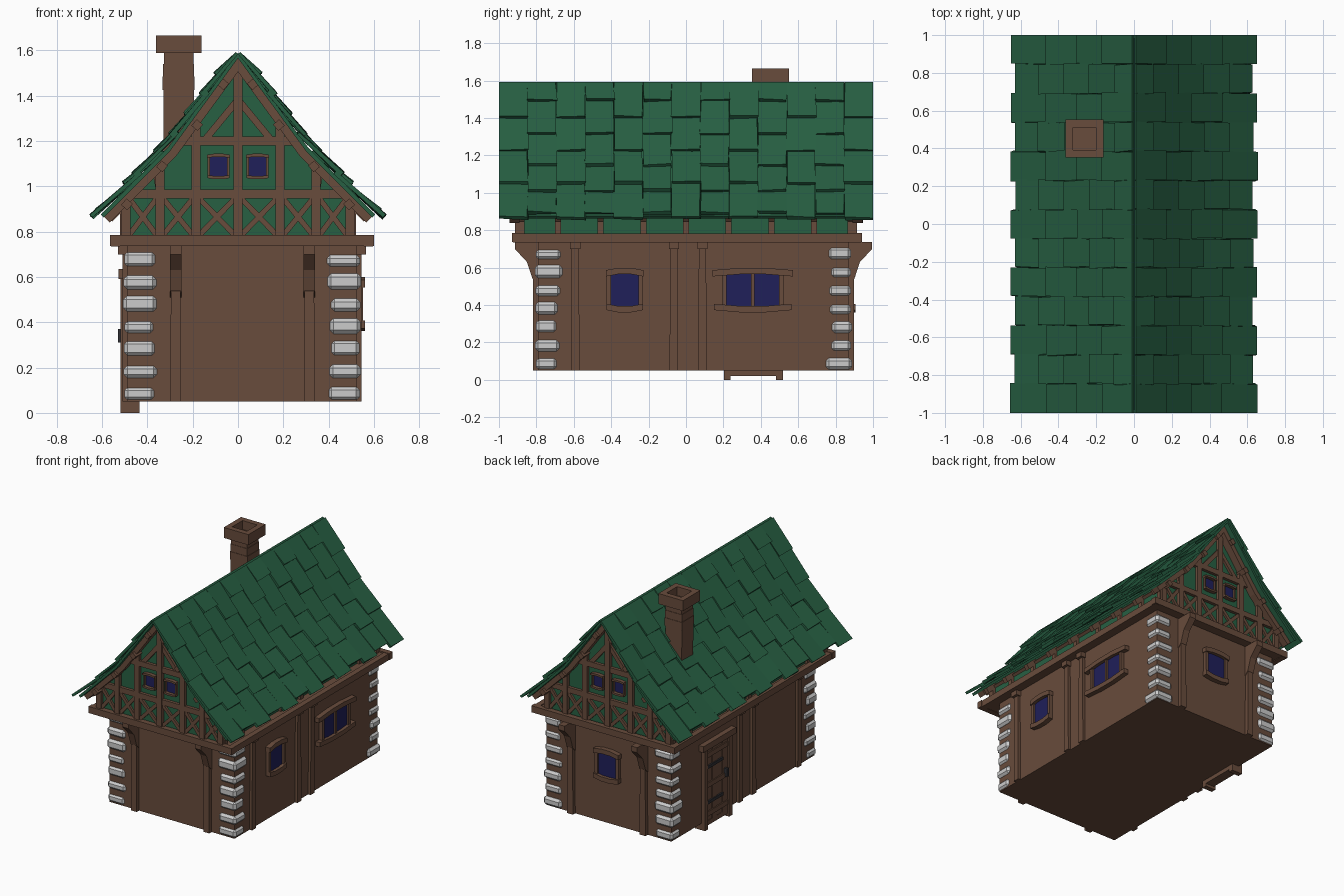
import bpy, bmesh, random
from math import radians, hypot
from mathutils import Matrix, Vector

if "Cube" in bpy.data.objects:
    bpy.data.objects.remove(bpy.data.objects["Cube"])

random.seed(4)
COL = {"wood": (0.14, 0.072, 0.045, 1), "roof_green": (0.02, 0.115, 0.055, 1),
       "glass": (0.014, 0.014, 0.1, 1), "iron": (0.03, 0.03, 0.035, 1)}
MATS = {}
for k, c in COL.items():
    MATS[k] = bpy.data.materials.new(k)
    MATS[k].diffuse_color = c

# Facade frames: local x runs along the wall, y is up, z points outward
FRONT, RIGHT, BACK, LEFT = [Matrix.Rotation(radians(a), 4, 'Z') @ Matrix.Rotation(radians(90), 4, 'X')
                            for a in (0, 90, 180, 270)]
PARTS = {}


def prism(name, mat, M, pts, n0, n1):
    """Extrude an outline lying on a facade from depth n0 to n1."""
    bm = PARTS.setdefault(name, (bmesh.new(), mat))[0]
    a = [bm.verts.new(M @ Vector((u, v, n0))) for u, v in pts]
    b = [bm.verts.new(M @ Vector((u, v, n1))) for u, v in pts]
    bm.faces.new(a[::-1])
    bm.faces.new(b)
    for i in range(len(a)):
        j = (i + 1) % len(a)
        bm.faces.new((a[i], a[j], b[j], b[i]))
    return a + b


def box(name, mat, M, u0, u1, v0, v1, n0, n1):
    return prism(name, mat, M, [(u0, v0), (u1, v0), (u1, v1), (u0, v1)], n0, n1)


def bar(name, mat, M, p, q, w, n0, n1):
    p, q = Vector(p), Vector(q)
    d = (q - p).normalized()
    s = Vector((-d.y, d.x)) * w / 2
    return prism(name, mat, M, [p - s, q - s, q + s, p + s], n0, n1)


def flip(pts):
    return [(-u, v) for u, v in pts]


# Ground floor walls and the jettied floor plate
X0, X1, Y0, Y1 = -0.49, 0.525, -0.79, 0.87
box("ground_floor", "wood", FRONT, X0, X1, 0.05, 0.745, -Y1, -Y0)
box("floor_plate", "wood", FRONT, -0.55, 0.585, 0.74, 0.775, -0.925, 0.915)
for u in (-0.54, 0.575):
    box("floor_beams", "wood", FRONT, u - 0.02, u + 0.02, 0.735, 0.782, -0.935, 0.925)
for n in (-0.92, 0.91):
    box("floor_beams", "wood", FRONT, -0.565, 0.6, 0.737, 0.785, n - 0.02, n + 0.02)

# Corner stones
for x, sx in ((X0, 1), (X1, -1)):
    for y, sy in ((Y0, 1), (Y1, -1)):
        z = 0.055
        for i in range(7):
            h = random.uniform(0.055, 0.072)
            o = 0.014 + random.uniform(-0.003, 0.005)
            us = sorted((x - sx * o, x + sx * random.uniform(0.115, 0.135)))
            ns = sorted((-(y - sy * o), -(y + sy * random.uniform(0.09, 0.13))))
            box("corner_stones", None, FRONT, *us, z, z + h, *ns)
            z += 0.098

# Wall posts: bracketed on the ends, capped on the sides
for M, n, us in ((FRONT, -Y0, (-0.275, 0.315)), (BACK, Y1, (-0.315, 0.275))):
    for u in us:
        prism("end_posts", "wood", M, [(u - .024, .05), (u + .024, .05), (u + .02, .735), (u - .02, .735)],
              n - 0.01, n + 0.028)
        x = u if M is FRONT else -u
        prof = [(-n + .01, .5), (-n - .03, .54), (-n - .06, .63), (-n - .125, .7), (-n - .125, .737), (-n + .01, .737)]
        prism("end_brackets", "wood", RIGHT, prof if M is FRONT else flip(prof), x - 0.025, x + 0.025)
for M, n, s in ((RIGHT, X1, 1), (LEFT, -X0, -1)):
    for y in (-0.592, -0.065, 0.088):
        u = s * y
        prism("side_posts", "wood", M, [(u - .023, .05), (u + .023, .05), (u + .019, .735), (u - .019, .735)],
              n - 0.01, n + 0.02)
        box("side_post_caps", "wood", M, u - .027, u + .027, .7, .737, n - .01, n + .04)


def window(name, M, n, u, w, v0, v1, ext, fr, mullion=False):
    """Blue pane, two jambs and a bowed lintel and sill."""
    box(name + "_pane", "glass", M, u - w, u + w, v0, v1, n - .01, n + .012)
    for s in (-1, 1):
        a, b = sorted((u + s * w, u + s * (w + fr)))
        box(name + "_frame", "wood", M, a, b, v0, v1, n - .01, n + .026)
        v, e = (v1, w + ext) if s > 0 else (v0, w + ext * 0.9)
        k = s * fr
        prism(name + "_frame", "wood", M, [(u - e, v - .5 * k), (u - w * .5, v), (u + w * .5, v), (u + e, v - .5 * k),
              (u + e, v + .9 * k), (u + w * .5, v + 1.4 * k), (u - w * .5, v + 1.4 * k), (u - e, v + .9 * k)],
              n - .01, n + .036)
    if mullion:
        box(name + "_frame", "wood", M, u - .009, u + .009, v0, v1, n - .01, n + .024)


window("small_side_window", RIGHT, X1, -0.328, 0.073, 0.395, 0.565, 0.027, 0.024)
window("wide_side_window", RIGHT, X1, 0.357, 0.14, 0.395, 0.565, 0.075, 0.024, True)
window("back_window", BACK, Y1, -0.02, 0.073, 0.395, 0.565, 0.03, 0.024)

# Plank door on the left side
D, N = -0.36, -X0
for s in (-1, 1):
    box("door_frame", "wood", LEFT, D + s * .14 - .018, D + s * .14 + .018, 0, .6, N - .055, N + .028)
box("door_frame", "wood", LEFT, D - .19, D + .19, .59, .635, N - .03, N + .038)
box("door_sill", "wood", LEFT, D - .14, D + .14, .02, .055, N - .055, N + .015)
for i in range(4):
    a = D - .12 + i * .06
    box("door_planks", "wood", LEFT, a + .003, a + .057, .055, .59, N - .01, N + .013 + .003 * (i % 2))
for v in (.09, .3, .52):
    box("door_rails", "wood", LEFT, D - .115, D + .115, v, v + .035, N, N + .022)
for v in (.18, .44):
    box("door_hinges", "iron", LEFT, D - .12, D + .06, v, v + .022, N, N + .024)
box("door_handle", "iron", LEFT, D + .08, D + .1, .31, .37, N, N + .04)

# Attic body
half = [(.5, .77), (.5, .95), (.3, 1.14), (0, 1.55)]
prism("attic", "roof_green", FRONT, half + flip(half[:-1])[::-1], -0.89, 0.89)

# Half-timbered gables, front and back
G0, G1 = 0.88, 0.912
XS = (-.495, -.345, -.185, 0, .185, .345, .495)
barge = [(0, 1.59), (.31, 1.165), (.6, .875), (.565, .84), (.275, 1.13), (0, 1.505)]
for M in (FRONT, BACK):
    for v, e in ((.965, .5), (1.2, .28)):
        box("gable_rails", "wood", M, -e, e, v - .02, v + .02, G0, G1)
    for x, top in zip(XS, (.95, 1.08, 1.26, 1.54, 1.26, 1.08, .95)):
        box("gable_posts", "wood", M, x - .02, x + .02, .775, top, G0, G1 + .003)
    for a, b in zip(XS, XS[1:]):
        for v, w in ((.785, .945), (.945, .785)):
            bar("gable_cross_braces", "wood", M, (a + .015, v), (b - .015, w), .024, G0, G1 - .006)
    for s in (-1, 1):
        bar("gable_struts", "wood", M, (s * .15, 1.2), (s * .01, 1.37), .03, G0, G1 - .004)
        bar("gable_struts", "wood", M, (s * .345, .965), (s * .36, 1.06), .03, G0, G1 - .004)
        prism("barge_rafters", "wood", M, barge if s > 0 else flip(barge), 0.89, 0.945)
        window("gable_window", M, G1 - .03, s * .086, .038, 1.045, 1.13, .012, .01)

# Purlin ends, attic studs and rafter tails under the eaves
for s in (-1, 1):
    for x, z in ((.49, .92), (.335, 1.088), (.18, 1.27), (.065, 1.45)):
        bar("purlins", "wood", FRONT, (s * (x - .012), z + .014), (s * (x + .012), z - .014), .036, -.965, .965)
tail = [(.45, 1.02), (.585, .885), (.555, .845), (.45, .95)]
for i in range(9):
    y = -0.912 + 0.228 * i
    y = max(-.88, min(.88, y))
    for s, M in ((1, RIGHT), (-1, LEFT)):
        box("attic_studs", "wood", M, s * y - .016, s * y + .016, .775, .95, .49, .52)
        prism("rafter_tails", "wood", FRONT, tail if s > 0 else flip(tail), -y - .016, -y + .016)

# Roof deck with a slight flare to the eaves
deck = [(0, 1.59), (.31, 1.17), (.605, .875), (.592, .862), (.3, 1.155), (0, 1.565)]
LINE = [Vector((0, 1.585)), Vector((.31, 1.17)), Vector((.63, .85))]
L0 = (LINE[1] - LINE[0]).length
L1 = (LINE[2] - LINE[1]).length


def slope(t, h):
    """Point at fraction t down the roof, lifted h off the deck."""
    d = t * (L0 + L1)
    a, b, k = (LINE[0], LINE[1], d / L0) if d < L0 else (LINE[1], LINE[2], (d - L0) / L1)
    e = (b - a).normalized()
    p = a.lerp(b, k) + Vector((-e.y, e.x)) * h
    return max(p.x, 0), p.y


# Staggered shingles in 13 columns on both slopes
ROWS = ((0, .25, .48, .73, 1.0), (0, .135, .365, .59, .79, .965))
W = 2 / 13
for s in (-1, 1):
    prism("roof_deck", "roof_green", FRONT, deck if s > 0 else flip(deck), -.985, .985)
    for c in range(13):
        y = -1 + c * W
        r = ROWS[c % 2]
        for t0, t1 in zip(r, r[1:]):
            t0 = max(0, t0 - .03)
            lift = .02 + random.uniform(-.003, .005)
            q = [slope(t0, -.004), slope(t1, lift - .008), slope(t1, lift + .012), slope(t0, .012)]
            for v in prism("roof_shingles", "roof_green", FRONT, q if s > 0 else flip(q), -y - W, -y):
                if abs(v.co.y) < .99:
                    v.co.y += random.uniform(-.006, .006)
                if abs(v.co.x) > .05:
                    v.co.z += random.uniform(-.005, .005)

# Chimney: stacked courses and a hollow cap
CX, CN = -0.262, -0.452
for z0, z1, r in ((1.08, 1.3, .066), (1.3, 1.425, .067), (1.425, 1.485, .071), (1.485, 1.54, .068), (1.54, 1.6, .065)):
    box("chimney_stack", "wood", FRONT, CX - r, CX + r, z0, z1, CN - r, CN + r)
for s in (-1, 1):
    a, b = sorted((s * .1, s * .06))
    box("chimney_cap", "wood", FRONT, CX + a, CX + b, 1.588, 1.665, CN - .1, CN + .1)
    box("chimney_cap", "wood", FRONT, CX - .06, CX + .06, 1.588, 1.665, CN + a, CN + b)

# Turn the collected geometry into objects
for name, (bm, mat) in PARTS.items():
    bmesh.ops.recalc_face_normals(bm, faces=bm.faces)
    me = bpy.data.meshes.new(name)
    bm.to_mesh(me)
    bm.free()
    ob = bpy.data.objects.new(name, me)
    bpy.context.collection.objects.link(ob)
    if mat:
        me.materials.append(MATS[mat])
    if name == "corner_stones":
        bev = ob.modifiers.new("chamfer", 'BEVEL')
        bev.width, bev.segments = 0.016, 1

for m in bpy.data.materials:
    if m.users and not m.is_grease_pencil:
        m.use_nodes = True
        m.node_tree.nodes["Principled BSDF"].inputs["Base Color"].default_value = m.diffuse_color
